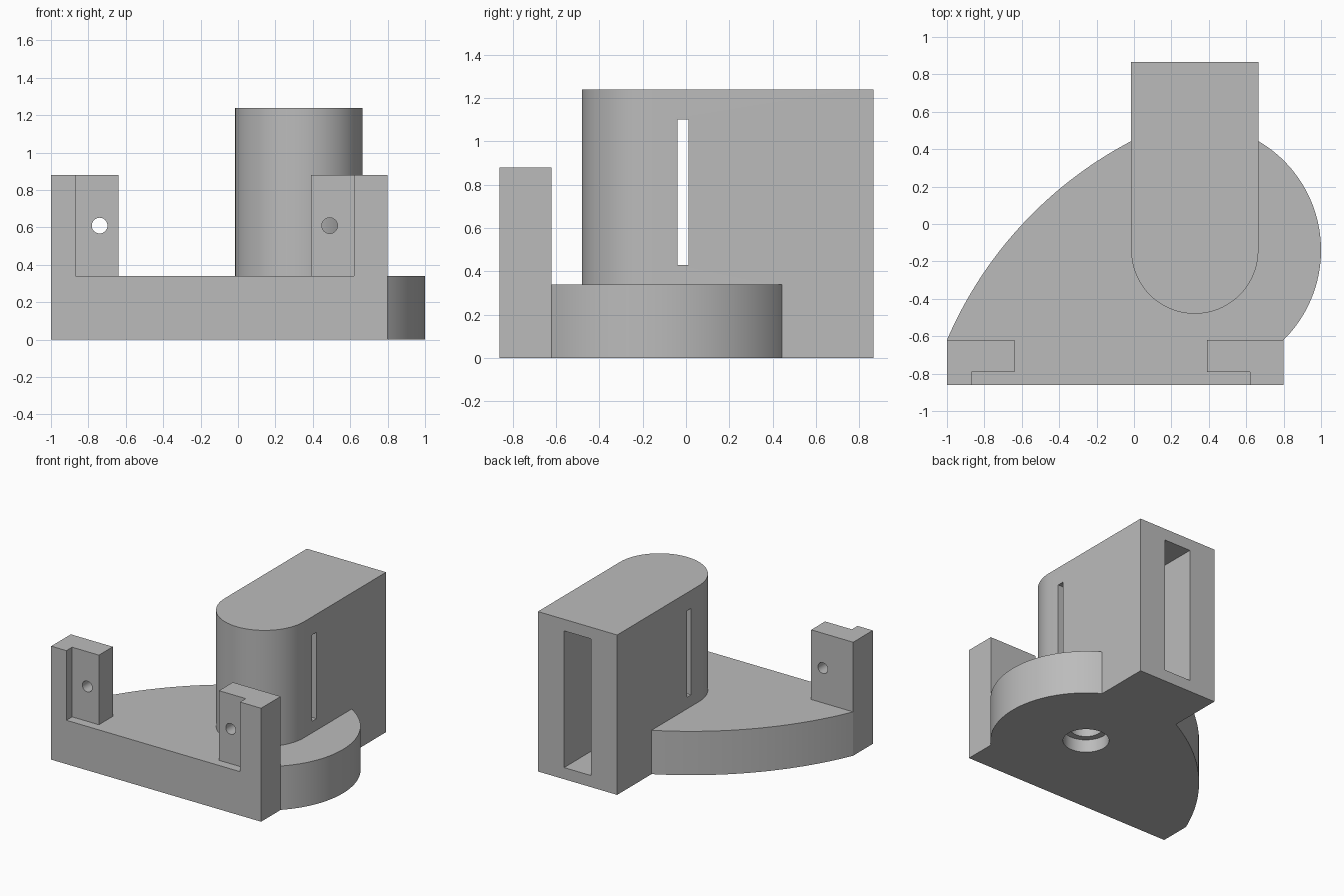
import bpy, bmesh, math
from mathutils import Vector, Matrix

cube = bpy.data.objects.get("Cube")
if cube:
    bpy.data.objects.remove(cube, do_unlink=True)

grey = bpy.data.materials.new("plain grey")
grey.use_nodes = True
colour = (0.5, 0.5, 0.5, 1)
grey.diffuse_color = colour
grey.node_tree.nodes["Principled BSDF"].inputs["Base Color"].default_value = colour


def prism(name, outline, z0, z1, matrix=None):
    """Extrude a counter-clockwise outline from z0 to z1."""
    bm = bmesh.new()
    face = bm.faces.new([bm.verts.new((x, y, z0)) for x, y in outline])
    top = bmesh.ops.extrude_face_region(bm, geom=[face])["geom"]
    bmesh.ops.translate(bm, vec=(0, 0, z1 - z0),
                        verts=[v for v in top if isinstance(v, bmesh.types.BMVert)])
    if matrix:
        bm.transform(matrix)
    bmesh.ops.recalc_face_normals(bm, faces=bm.faces)
    mesh = bpy.data.meshes.new(name)
    bm.to_mesh(mesh)
    bm.free()
    mesh.materials.append(grey)
    ob = bpy.data.objects.new(name, mesh)
    bpy.context.collection.objects.link(ob)
    return ob


def arc(cx, cy, r, a0, a1, n):
    return [(cx + r * math.cos(a0 + (a1 - a0) * i / n),
             cy + r * math.sin(a0 + (a1 - a0) * i / n)) for i in range(n + 1)]


def bulge(p, q, sag, n):
    """Circular arc from p to q that bulges to the right of its direction."""
    p, q = Vector(p), Vector(q)
    half = (q - p).length / 2
    along = (q - p).normalized()
    out = Vector((along.y, -along.x))
    r = (half * half + sag * sag) / (2 * sag)
    c = (p + q) / 2 - out * (r - sag)
    spread = math.asin(half / r)
    angles = [spread * (2 * i / n - 1) for i in range(n + 1)]
    return [tuple(c + out * r * math.cos(a) + along * r * math.sin(a)) for a in angles]


def rect(x0, x1, y0, y1):
    return [(x0, y0), (x1, y0), (x1, y1), (x0, y1)]


def stadium(r, back):
    """Slot outline with a round front end and a flat back."""
    return arc(CX, CY, r, math.pi, 2 * math.pi, 40) + [(CX + r, back), (CX - r, back)]


def boolean(target, tool, operation):
    mod = target.modifiers.new(operation.lower(), "BOOLEAN")
    mod.operation, mod.solver, mod.object = operation, "EXACT", tool
    bpy.context.view_layer.objects.active = target
    bpy.ops.object.modifier_apply(modifier=mod.name)
    bpy.data.objects.remove(tool, do_unlink=True)


CX, CY = 0.325, -0.14          # axis shared by the tower, disc edge and bore
FRONT, BACK = -0.86, 0.865
DECK, POST_TOP = 0.34, 0.88

# Base plate: straight front, round right edge, long curved left edge
R, W = 0.675, 0.34
start = math.asin((-0.62 - CY) / R)
end = math.acos(W / R)
outline = [(-1, FRONT), (0.8, FRONT)]
outline += arc(CX, CY, R, start, end, 48)
outline += bulge((CX - W, 0.443), (-1, -0.62), 0.125, 40)
body = prism("bracket_body", outline, 0, DECK)

# Tower with a round front
boolean(body, prism("tower", stadium(W, BACK), 0, 1.24), "UNION")

# L-shaped posts, started inside the plate
left_post = [(-1, FRONT), (-0.87, FRONT), (-0.87, -0.79), (-0.64, -0.79),
             (-0.64, -0.62), (-1, -0.62)]
right_post = [(0.62, FRONT), (0.8, FRONT), (0.8, -0.62), (0.39, -0.62),
              (0.39, -0.79), (0.62, -0.79)]
for name, shape in (("left_post", left_post), ("right_post", right_post)):
    boolean(body, prism(name, shape, 0, POST_TOP), "UNION")

# Inner cavity open at the back, side slits and floor bore
boolean(body, prism("cavity", stadium(0.115, 1), 0.09, 1.15), "DIFFERENCE")
boolean(body, prism("side_slits", rect(-0.2, 0.9, -0.04, 0.012), 0.43, 1.1), "DIFFERENCE")
bore = arc(CX, CY, 0.163, 0, 2 * math.pi, 48)[:-1]
boolean(body, prism("bore", bore, -0.1, 0.1), "DIFFERENCE")

# Screw holes through the posts
for x in (-0.74, 0.49):
    hole = arc(0, 0, 0.042, 0, 2 * math.pi, 32)[:-1]
    place = Matrix.Translation((x, 0, 0.61)) @ Matrix.Rotation(math.pi / 2, 4, "X")
    boolean(body, prism("screw_hole", hole, 0.55, 0.95, place), "DIFFERENCE")

bpy.ops.object.select_all(action="DESELECT")
body.select_set(True)
bpy.context.view_layer.objects.active = body
bpy.ops.object.shade_smooth_by_angle(angle=math.radians(30))
